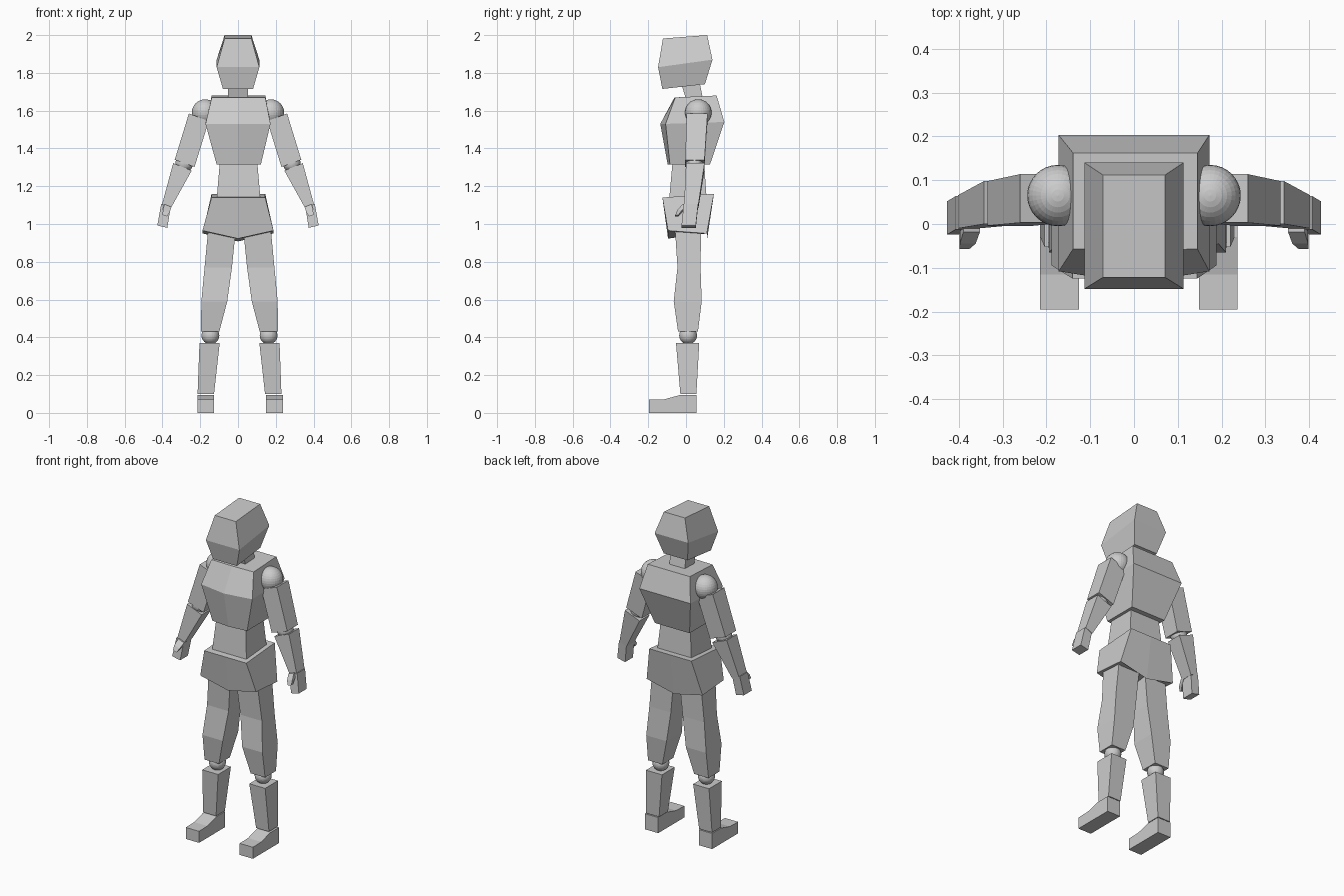
import bpy, bmesh

if "Cube" in bpy.data.objects:
    bpy.data.objects.remove(bpy.data.objects["Cube"])

grey = bpy.data.materials.new("plain grey")
grey.diffuse_color = (0.6, 0.6, 0.6, 1)
grey.use_nodes = True
grey.node_tree.nodes["Principled BSDF"].inputs["Base Color"].default_value = grey.diffuse_color


def finish(name, bm):
    bmesh.ops.recalc_face_normals(bm, faces=bm.faces)
    mesh = bpy.data.meshes.new(name)
    bm.to_mesh(mesh)
    bm.free()
    mesh.materials.append(grey)
    obj = bpy.data.objects.new(name, mesh)
    bpy.context.collection.objects.link(obj)
    return obj


def loft(name, rings):
    """Closed skin through rings that share a point count."""
    bm = bmesh.new()
    loops = [[bm.verts.new(p) for p in ring] for ring in rings]
    n = len(loops[0])
    for a, b in zip(loops, loops[1:]):
        for i in range(n):
            j = (i + 1) % n
            bm.faces.new((a[i], a[j], b[j], b[i]))
    bm.faces.new(loops[0])
    bm.faces.new(loops[-1])
    return finish(name, bm)


def body_ring(hx, yf, yb, zf, zb, bulge=0.0, drop=0.0, cx=0.0):
    """Symmetric section with centre points in front and back."""
    return [(cx - hx, yf, zf), (cx, yf - bulge, zf - drop), (cx + hx, yf, zf),
            (cx + hx, yb, zb), (cx, yb, zb - drop), (cx - hx, yb, zb)]


def limb_ring(s, cx, xi, zi, xo, zo, y0, y1):
    """Rectangle from the inner edge to the outer edge of a limb."""
    return [(cx + s * xi, y0, zi), (cx + s * xo, y0, zo),
            (cx + s * xo, y1, zo), (cx + s * xi, y1, zi)]


def ball(name, pos, r):
    bm = bmesh.new()
    bmesh.ops.create_uvsphere(bm, u_segments=32, v_segments=16, radius=r)
    bmesh.ops.translate(bm, verts=bm.verts, vec=pos)
    return finish(name, bm)


# Head and trunk
loft("head", [body_ring(0.08, -0.125, 0.10, 1.715, 1.74),
              body_ring(0.113, -0.148, 0.14, 1.83, 1.87),
              body_ring(0.071, -0.122, 0.112, 1.982, 2.0)])
loft("neck", [body_ring(0.052, 0.0, 0.09, 1.66, 1.66),
              body_ring(0.052, -0.03, 0.07, 1.76, 1.76)])
loft("chest", [body_ring(0.117, -0.085, 0.127, 1.315, 1.315, 0.012, cx=0.004),
               body_ring(0.172, -0.108, 0.203, 1.53, 1.54, 0.028),
               body_ring(0.142, -0.057, 0.162, 1.67, 1.68, 0.004, cx=0.003)])
loft("waist", [body_ring(0.117, -0.09, 0.11, 1.12, 1.12, cx=0.003),
               body_ring(0.098, -0.07, 0.095, 1.34, 1.34, cx=0.003)])
loft("pelvis", [body_ring(0.188, -0.095, 0.11, 0.965, 0.95, 0, 0.042),
                body_ring(0.142, -0.125, 0.148, 1.14, 1.16, cx=0.002)])

for s, side in ((1, "left"), (-1, "right")):
    # Legs: height, inner x, outer x, front y, back y
    def leg_part(name, rows):
        loft(f"{side}_{name}", [limb_ring(s, 0.008, xi, z, xo, z, y0, y1)
                                for z, xi, xo, y0, y1 in rows])

    leg_part("thigh", [(1.0, 0.017, 0.163, -0.06, 0.08),
                       (0.77, 0.04, 0.185, -0.045, 0.077),
                       (0.59, 0.065, 0.202, -0.065, 0.083),
                       (0.43, 0.107, 0.204, -0.042, 0.063)])
    ball(f"{side}_knee", (0.008 + s * 0.154, 0.011, 0.41), 0.047)
    leg_part("shin", [(0.37, 0.105, 0.212, -0.053, 0.07),
                      (0.10, 0.135, 0.222, -0.03, 0.055)])

    # Foot: side profile extruded across its width
    profile = [(-0.195, 0), (0.056, 0), (0.056, 0.095), (-0.03, 0.095),
               (-0.115, 0.072), (-0.195, 0.07)]
    loft(f"{side}_foot", [[(0.011 + s * x, y, z) for y, z in profile]
                          for x in (0.137, 0.226)])

    # Arms: inner x z, outer x z, front y, back y
    def arm_part(name, rows):
        loft(f"{side}_{name}", [limb_ring(s, 0, *row) for row in rows])

    ball(f"{side}_shoulder", (s * 0.174, 0.065, 1.59), 0.07)
    arm_part("upper_arm", [(0.155, 1.545, 0.26, 1.585, 0.003, 0.114),
                           (0.23, 1.302, 0.335, 1.34, -0.004, 0.098)])
    ball(f"{side}_elbow", (s * 0.285, 0.045, 1.32), 0.047)
    arm_part("forearm", [(0.245, 1.283, 0.343, 1.322, 0.0, 0.098),
                         (0.355, 1.085, 0.402, 1.105, -0.01, 0.066)])
    arm_part("hand", [(0.357, 1.09, 0.407, 1.105, -0.012, 0.064),
                      (0.374, 0.98, 0.427, 0.992, -0.024, 0.052)])
    arm_part("thumb", [(0.352, 1.09, 0.39, 1.105, -0.018, 0.012),
                       (0.362, 1.062, 0.398, 1.075, -0.045, -0.02),
                       (0.376, 1.04, 0.399, 1.048, -0.057, -0.04)])
